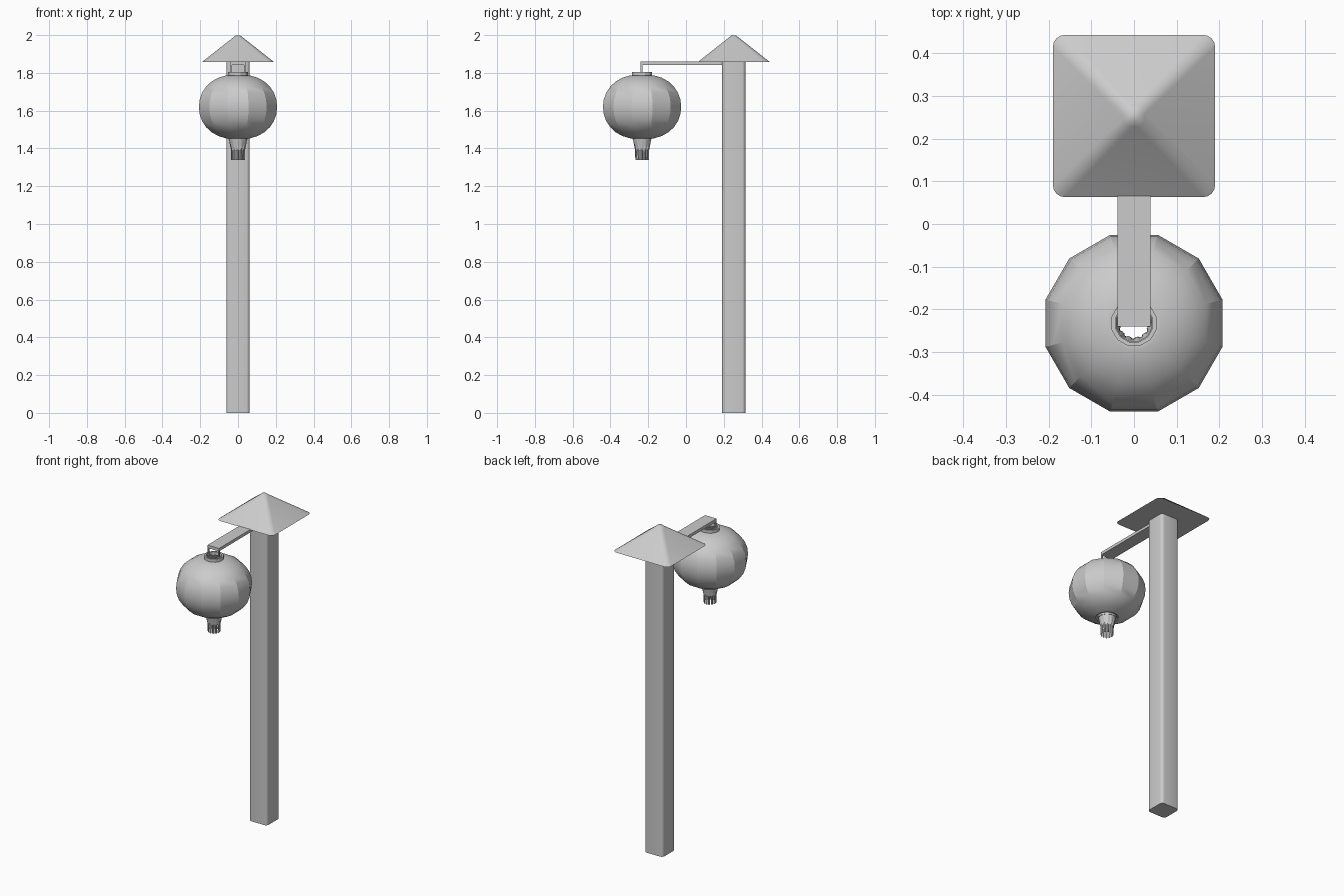
import bpy, bmesh, math
from math import cos, sin, pi, radians

if "Cube" in bpy.data.objects:
    bpy.data.objects.remove(bpy.data.objects["Cube"])

LY = -0.2325   # lantern axis
PY = 0.253     # post axis


def finish(bm, name, angle=25, recalc=True):
    if recalc:
        bmesh.ops.recalc_face_normals(bm, faces=bm.faces)
    me = bpy.data.meshes.new(name)
    bm.to_mesh(me)
    bm.free()
    ob = bpy.data.objects.new(name, me)
    bpy.context.collection.objects.link(ob)
    bpy.ops.object.select_all(action='DESELECT')
    bpy.context.view_layer.objects.active = ob
    ob.select_set(True)
    bpy.ops.object.shade_smooth_by_angle(angle=radians(angle))
    return ob


def box(name, x0, x1, y0, y1, z0, z1):
    bm = bmesh.new()
    bmesh.ops.create_cube(bm, size=1)
    for v in bm.verts:
        v.co = ((x0 + x1) / 2 + v.co.x * (x1 - x0),
                (y0 + y1) / 2 + v.co.y * (y1 - y0),
                (z0 + z1) / 2 + v.co.z * (z1 - z0))
    return finish(bm, name)


def rounded_square(h, r, z, seg=4):
    pts = []
    for q in range(4):
        cx = (h - r) * (1 if q in (0, 3) else -1)
        cy = (h - r) * (1 if q in (0, 1) else -1)
        for i in range(seg + 1):
            a = q * pi / 2 + i / seg * pi / 2
            pts.append((cx + r * cos(a), PY + cy + r * sin(a), z))
    return pts


def loft(bm, loops):
    rings = [[bm.verts.new(p) for p in loop] for loop in loops]
    n = len(rings[0])
    for a, b in zip(rings, rings[1:]):
        for i in range(n):
            j = (i + 1) % n
            bm.faces.new((a[i], a[j], b[j], b[i]))
    return rings


def ring(r, z, n, off=0.0):
    return [(r * cos(2 * pi * (i + off) / n),
             LY + r * sin(2 * pi * (i + off) / n), z) for i in range(n)]


# Post with rounded corners
bm = bmesh.new()
rings = loft(bm, [rounded_square(0.062, 0.018, z) for z in (0, 1.862)])
bm.faces.new(rings[0])
bm.faces.new(rings[1])
finish(bm, "post", 35)

# Pyramid roof with softened ridges and tip
bm = bmesh.new()
rings = loft(bm, [rounded_square(0.19, 0.028, 1.858),
                  rounded_square(0.025, 0.02, 1.988),
                  rounded_square(0.012, 0.011, 1.997)])
bm.faces.new(rings[0])
bm.faces.new(rings[-1])
for v in rings[-1]:
    v.co.z = 1.9985
finish(bm, "roof", 40)

# Arm and hanging bracket
box("arm", -0.039, 0.039, -0.24, 0.195, 1.842, 1.86)
for s, side in ((-1, "left"), (1, "right")):
    x = sorted((s * 0.039, s * 0.033))
    box("hanger_" + side, x[0], x[1], -0.241, -0.229, 1.795, 1.845)
box("hanger_bar", -0.039, 0.039, -0.238, -0.23, 1.797, 1.803)

# Twelve-sided lantern shade: collar, bulging body, lower neck
profile = [(0.045, 1.785), (0.045, 1.806), (0.055, 1.806), (0.055, 1.787)]
for i in range(13):
    t = radians(76 - i * 152 / 12)
    profile.append((0.2145 * cos(t) ** 0.85,
                    1.62 + 0.172 * math.copysign(abs(sin(t)) ** 0.98, sin(t))))
profile += [(0.053, 1.457), (0.051, 1.447), (0.043, 1.447), (0.043, 1.458)]
bm = bmesh.new()
loft(bm, [ring(r, z, 12, 0.5) for r, z in profile])
finish(bm, "lantern")

# Tassel: open pleated skirt split into strips near the bottom
bm = bmesh.new()
N = 48
loops = []
for r, depth, z in ((0.048, 0, 1.45), (0.043, 0.002, 1.42),
                    (0.037, 0.004, 1.39), (0.036, 0.004, 1.34)):
    loops.append([(p := r - depth * (i % 4 in (1, 2))) and
                  (p * cos(2 * pi * i / N), LY + p * sin(2 * pi * i / N), z)
                  for i in range(N)])
loft(bm, loops)
slits = [f for k, f in enumerate(bm.faces) if k >= 2 * N and k % 4 == 1]
bmesh.ops.delete(bm, geom=slits, context='FACES')
finish(bm, "tassel", 30)
